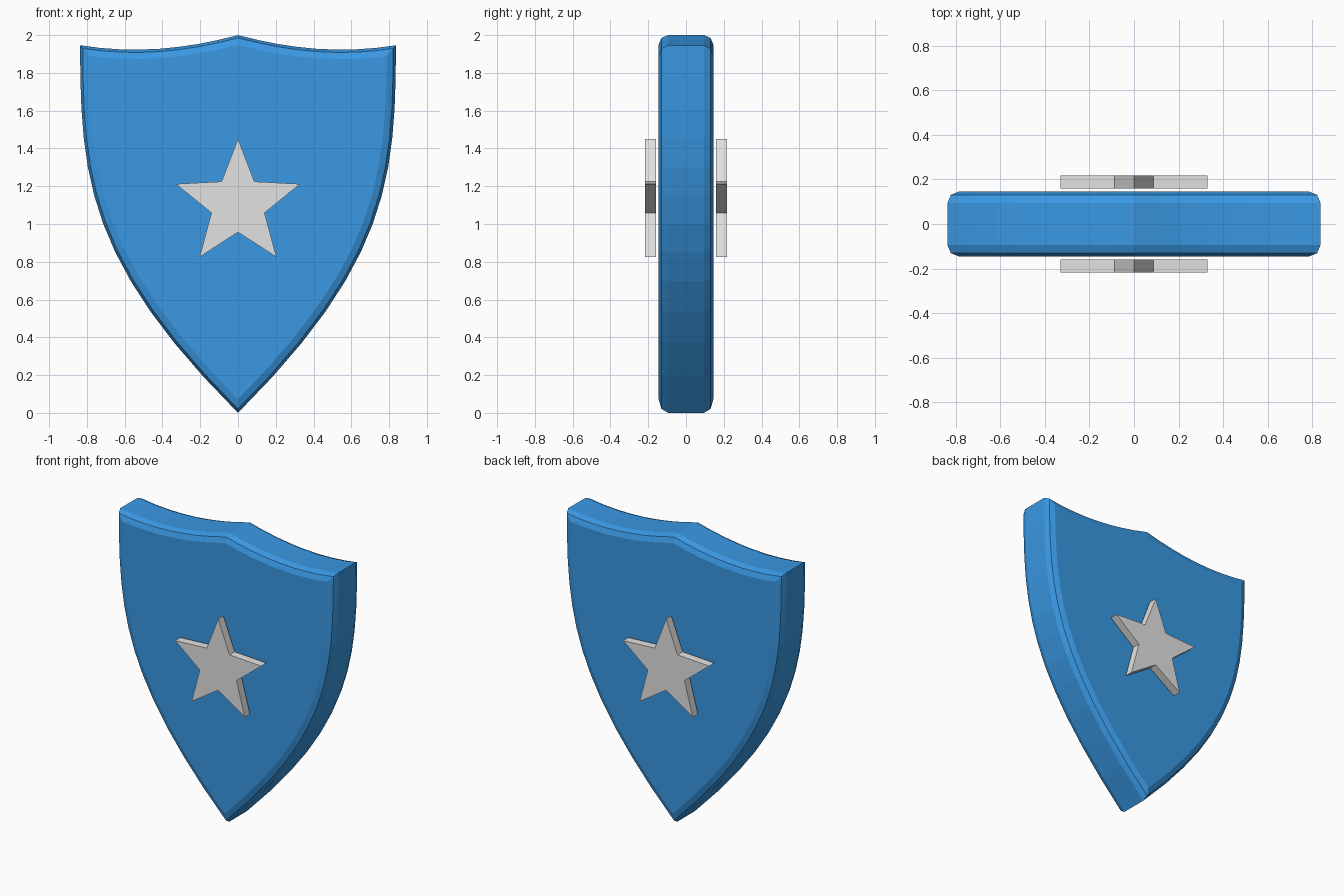
import bpy, bmesh, math
from mathutils import Vector

cube = bpy.data.objects.get("Cube")
if cube:
    bpy.data.objects.remove(cube, do_unlink=True)


def material(name, rgb):
    mat = bpy.data.materials.new(name)
    mat.use_nodes = True
    mat.diffuse_color = (*rgb, 1)
    mat.node_tree.nodes["Principled BSDF"].inputs["Base Color"].default_value = (*rgb, 1)
    return mat


def bezier(p0, p1, p2, p3, steps):
    """Points along a cubic curve, without its last point."""
    pts = [Vector(p) for p in (p0, p1, p2, p3)]
    out = []
    for i in range(steps):
        t = i / steps
        s = 1 - t
        out.append(s**3 * pts[0] + 3 * s * s * t * pts[1] + 3 * s * t * t * pts[2] + t**3 * pts[3])
    return out


def slab(name, outline, y_front, y_back, mat, bevel=0):
    """Extrude an x-z outline along y and optionally round both rims."""
    bm = bmesh.new()
    front = bm.faces.new([bm.verts.new((x, y_front, z)) for x, z in outline])
    moved = bmesh.ops.extrude_face_region(bm, geom=[front], use_keep_orig=True)["geom"]
    verts = [g for g in moved if isinstance(g, bmesh.types.BMVert)]
    bmesh.ops.translate(bm, verts=verts, vec=(0, y_back - y_front, 0))
    bmesh.ops.recalc_face_normals(bm, faces=bm.faces)
    if bevel:
        rims = [e for e in bm.edges if abs(e.verts[0].co.y - e.verts[1].co.y) < 1e-5]
        bmesh.ops.bevel(bm, geom=rims, offset=bevel, segments=2, profile=0.5, affect='EDGES')
    mesh = bpy.data.meshes.new(name)
    bm.to_mesh(mesh)
    bm.free()
    mesh.materials.append(mat)
    obj = bpy.data.objects.new(name, mesh)
    bpy.context.collection.objects.link(obj)
    return obj


blue = material("shield blue", (0.042, 0.315, 0.77))
silver = material("star silver", (0.76, 0.76, 0.76))

# Shield body: half outline from top peak to bottom tip, then mirrored
peak, corner, tip = (0, 2), (0.836, 1.946), (0, 0)
half = bezier(peak, (0.28, 1.925), (0.55, 1.9), corner, 8)
half += bezier(corner, (0.836, 1.235), (0.79, 0.79), tip, 12)
half.append(Vector(tip))
outline = half + [Vector((-p.x, p.y)) for p in reversed(half[1:-1])]
slab("shield_body", outline, -0.145, 0.145, blue, bevel=0.05)

# Stars standing just off the front and back
star = []
for i in range(10):
    radius = 0.148 if i % 2 else 0.346
    angle = math.radians(36 * i)
    star.append((radius * math.sin(angle), 1.105 + radius * math.cos(angle)))
for name, side in (("front_star", -1), ("back_star", 1)):
    slab(name, star, side * 0.217, side * 0.16, silver)
